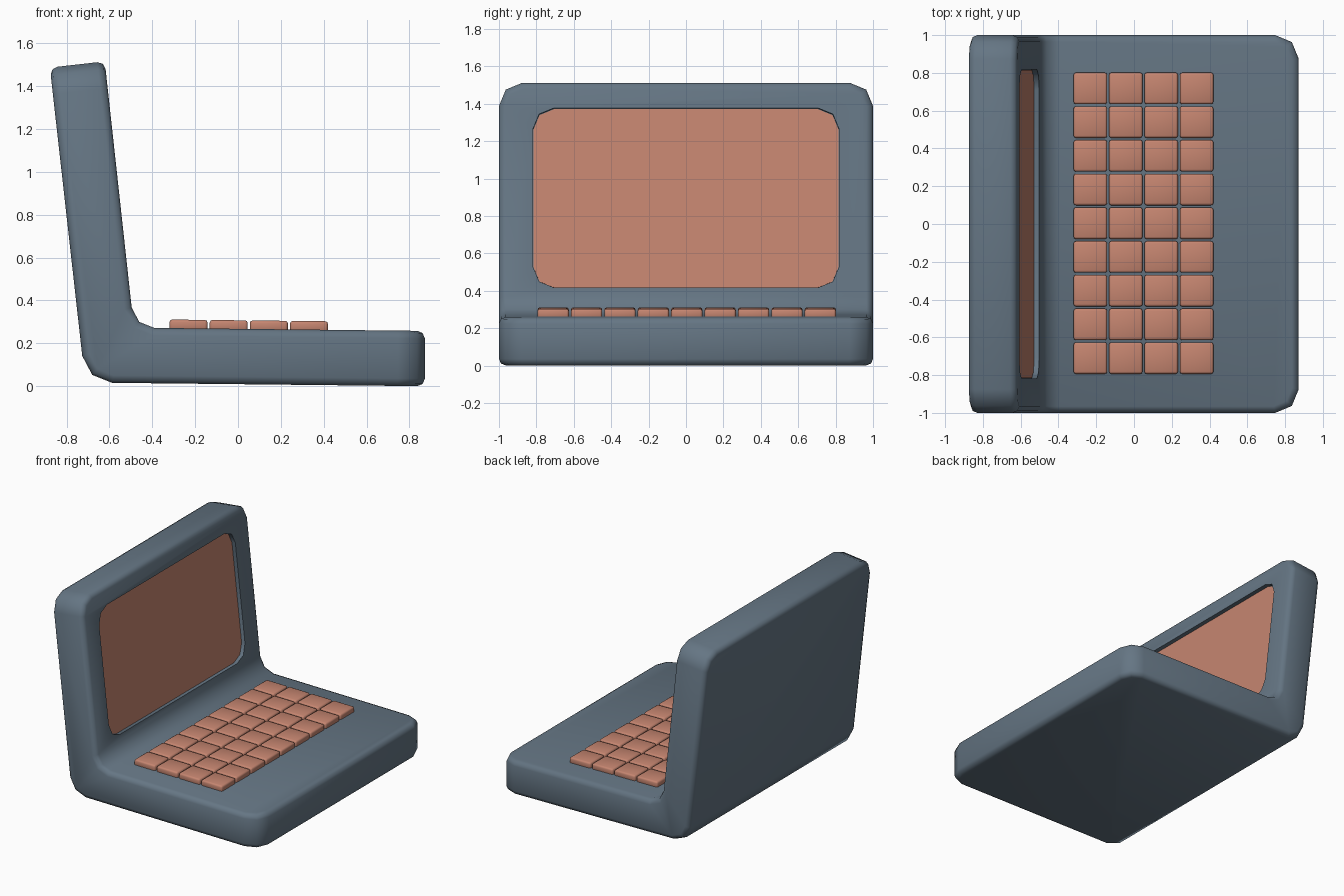
import bpy, bmesh, math
from mathutils import Matrix, Vector

if "Cube" in bpy.data.objects:
    bpy.data.objects.remove(bpy.data.objects["Cube"])


def material(name, color):
    m = bpy.data.materials.new(name)
    m.diffuse_color = (*color, 1)
    m.use_nodes = True
    m.node_tree.nodes["Principled BSDF"].inputs["Base Color"].default_value = m.diffuse_color
    return m


SLATE = material("slate", (0.13, 0.18, 0.23))
CORAL = material("coral", (0.56, 0.235, 0.162))


def add_object(name, bm, mat, matrix=Matrix()):
    bmesh.ops.recalc_face_normals(bm, faces=bm.faces)
    me = bpy.data.meshes.new(name)
    bm.to_mesh(me)
    bm.free()
    me.materials.append(mat)
    ob = bpy.data.objects.new(name, me)
    ob.matrix_world = matrix
    bpy.context.collection.objects.link(ob)
    return ob


def finish(ob, angle=50):
    """Apply modifiers and smooth the small bevels."""
    bpy.ops.object.select_all(action='DESELECT')
    ob.select_set(True)
    bpy.context.view_layer.objects.active = ob
    bpy.ops.object.convert(target='MESH')
    bpy.ops.object.shade_smooth_by_angle(angle=math.radians(angle))


def edge_bevel(ob, width, limit=60):
    b = ob.modifiers.new("bevel", 'BEVEL')
    b.width, b.segments = width, 2
    b.limit_method, b.angle_limit = 'ANGLE', math.radians(limit)


def rounded_panel(name, size, radius, matrix):
    """Slab with its thickness along local x and rounded corners."""
    bm = bmesh.new()
    bmesh.ops.create_cube(bm, size=1)
    bmesh.ops.scale(bm, vec=size, verts=bm.verts)
    edges = [e for e in bm.edges if abs(e.verts[0].co.x - e.verts[1].co.x) > size[0] / 2]
    bmesh.ops.bevel(bm, geom=edges, offset=radius, segments=2, profile=0.5, affect='EDGES')
    return add_object(name, bm, CORAL, matrix)


# Case: L-shaped side profile extruded across the width
front_bottom, front_top, inner, lid_front, lid_back, heel = range(6)
profile = [(0.872, 0.0), (0.872, 0.258), (-0.486, 0.273),
           (-0.622, 1.516), (-0.878, 1.487), (-0.713, 0.017)]
bm = bmesh.new()
left, right = ([bm.verts.new((x, y, z)) for x, z in profile] for y in (-1, 1))
bm.faces.new(left)
bm.faces.new(right[::-1])
for i in range(6):
    j = (i + 1) % 6
    bm.faces.new((left[i], right[i], right[j], left[j]))
bm.edges.ensure_lookup_table()
corners = [bm.edges.get((s[a], s[b])) for s in (left, right)
           for a, b in ((front_bottom, front_top), (lid_front, lid_back))]
heel_edge = bm.edges.get((left[heel], right[heel]))
inner_edge = bm.edges.get((left[inner], right[inner]))
bmesh.ops.bevel(bm, geom=corners + [heel_edge], offset=0.125, segments=2,
                profile=0.5, affect='EDGES')
bmesh.ops.bevel(bm, geom=[inner_edge], offset=0.095, segments=2,
                profile=0.5, affect='EDGES')
case = add_object("laptop_case", bm, SLATE)
edge_bevel(case, 0.035)

# Screen recess and the panel inside it
lid_frame = Matrix.Translation((-0.554, 0, 0.897)) @ Matrix.Rotation(-math.atan(0.1096), 4, 'Y')
cutter = rounded_panel("recess_cutter", (0.10, 1.635, 0.965), 0.11,
                       lid_frame @ Matrix.Translation((0.02, 0, 0)))
cutter.data.materials.clear()
cutter.data.materials.append(SLATE)
cutter.hide_render = True
cut = case.modifiers.new("recess", 'BOOLEAN')
cut.operation, cut.solver, cut.object = 'DIFFERENCE', 'EXACT', cutter
finish(case)
bpy.data.objects.remove(cutter)
rounded_panel("screen", (0.004, 1.63, 0.96), 0.11,
              lid_frame @ Matrix.Translation((-0.029, 0, 0)))

# Keyboard: a 4 x 9 grid of keys following the gentle slope of the base
deck = Matrix.Translation((0.05, 0.004, 0.267)) @ Matrix.Rotation(0.011, 4, 'Y')
bm = bmesh.new()
for col in range(4):
    for row in range(9):
        pos = Vector(((col - 1.5) * 0.1875, (row - 4) * 0.1785, 0.014))
        bmesh.ops.create_cube(bm, size=1, matrix=Matrix.LocRotScale(
            pos, None, Vector((0.177, 0.167, 0.052))))
keys = add_object("keyboard_keys", bm, CORAL, deck)
edge_bevel(keys, 0.012)
finish(keys)
